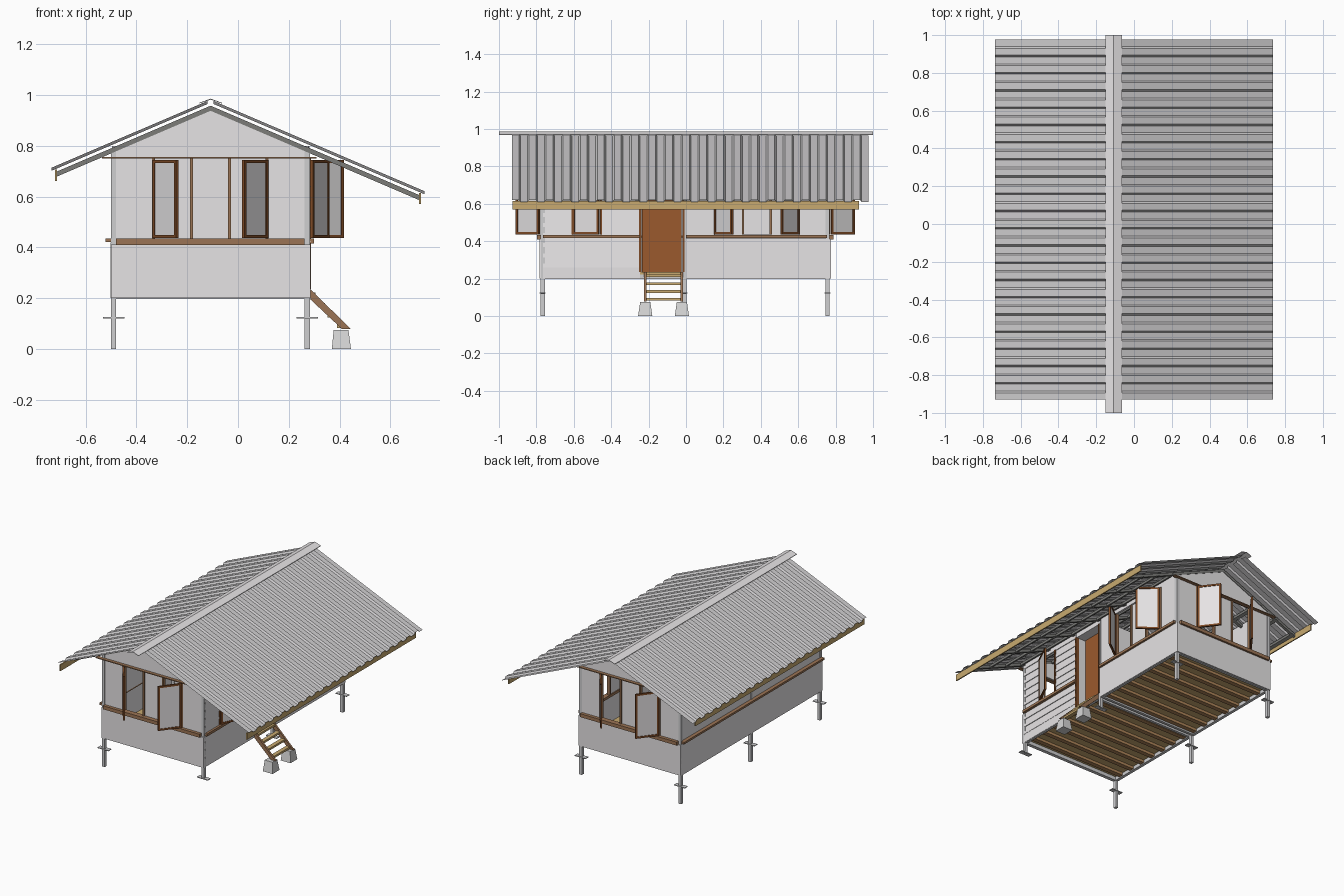
import bpy, bmesh, math

if "Cube" in bpy.data.objects:
    bpy.data.objects.remove(bpy.data.objects["Cube"])


def mat(name, r, g, b):
    m = bpy.data.materials.new(name)
    m.diffuse_color = (r, g, b, 1)
    m.use_nodes = True
    m.node_tree.nodes["Principled BSDF"].inputs["Base Color"].default_value = m.diffuse_color
    return m


WALL = mat("wall pale grey", 0.79, 0.77, 0.78)
ROOF = mat("roof grey", 0.62, 0.61, 0.62)
STEEL = mat("steel grey", 0.62, 0.62, 0.63)
DARK = mat("rafter dark grey", 0.20, 0.20, 0.19)
SILL = mat("sill brown", 0.33, 0.175, 0.09)
FRAME = mat("frame dark brown", 0.21, 0.07, 0.02)
DOOR = mat("door brown", 0.33, 0.10, 0.026)
TAN = mat("pale timber", 0.58, 0.40, 0.16)
JOIST = mat("joist brown", 0.42, 0.23, 0.10)
CONCRETE = mat("concrete", 0.68, 0.68, 0.68)


def make(name, verts, faces, m):
    me = bpy.data.meshes.new(name)
    me.from_pydata(verts, [], faces)
    me.materials.append(m)
    bm = bmesh.new()
    bm.from_mesh(me)
    bmesh.ops.recalc_face_normals(bm, faces=bm.faces)
    bm.to_mesh(me)
    bm.free()
    ob = bpy.data.objects.new(name, me)
    bpy.context.collection.objects.link(ob)
    return ob


def prism(name, a, b, m):
    """Solid between two matching polygons."""
    n = len(a)
    sides = [(i, (i + 1) % n, n + (i + 1) % n, n + i) for i in range(n)]
    return make(name, a + b, [tuple(range(n)), tuple(range(n, 2 * n))] + sides, m)


def box(name, x0, x1, y0, y1, z0, z1, m):
    q = [(x0, y0), (x1, y0), (x1, y1), (x0, y1)]
    return prism(name, [(x, y, z0) for x, y in q], [(x, y, z1) for x, y in q], m)


def across_y(name, pts, y0, y1, m):
    """Profile of (x, z) points extruded along y."""
    return prism(name, [(x, y0, z) for x, z in pts], [(x, y1, z) for x, z in pts], m)


# Wall planes: u runs along the wall, d points outwards
def front(u, d): return (u, -0.775 - d)
def back(u, d): return (u, 0.766 + d)
def right(u, d): return (0.281 + d, u)
def left(u, d): return (-0.497 - d, u)


def slab(name, P, plan, z0, z1, m):
    pts = [P(u, d) for u, d in plan]
    return prism(name, [(x, y, z0) for x, y in pts], [(x, y, z1) for x, y in pts], m)


def panel(name, P, u0, u1, d0, d1, z0, z1, m):
    return slab(name, P, [(u0, d0), (u1, d0), (u1, d1), (u0, d1)], z0, z1, m)


def leaf(name, P, hinge, sign, angle, width):
    """Framed window leaf swung outwards from its hinge."""
    c, s = math.cos(angle) * sign, math.sin(angle)

    def part(n, a, b, t, z0, z1, m):
        plan = [(hinge + c * k - s * sign * e, 0.009 + s * k + abs(c) * e)
                for k, e in ((a, -t), (b, -t), (b, t), (a, t))]
        slab(n, P, plan, z0, z1, m)
    w = 0.013
    part(name + "_stile_a", 0, w, 0.006, 0.437, 0.745, FRAME)
    part(name + "_stile_b", width - w, width, 0.006, 0.437, 0.745, FRAME)
    part(name + "_rail_low", w, width - w, 0.006, 0.437, 0.449, FRAME)
    part(name + "_rail_top", w, width - w, 0.006, 0.733, 0.745, FRAME)
    part(name + "_pane", w, width - w, 0.002, 0.449, 0.733, WALL)


def window_wall(name, P, u0, u1, w0, w1):
    """Upper wall with a three-light window between w0 and w1."""
    panel(name + "_wall_a", P, u0, w0, -0.015, 0, 0.43, 0.755, WALL)
    panel(name + "_wall_b", P, w1, u1, -0.015, 0, 0.43, 0.755, WALL)
    third = (w1 - w0) / 3
    for i in range(4):
        u = w0 + third * i
        panel(f"{name}_mullion_{i}", P, u - 0.006, u + 0.006, -0.018, 0.003, 0.435, 0.75, SILL)
    panel(name + "_middle_pane", P, w0 + third, w1 - third, -0.01, -0.006, 0.435, 0.75, WALL)
    leaf(name + "_leaf_a", P, w0, 1, math.radians(53), 0.156)
    leaf(name + "_leaf_b", P, w1, -1, math.radians(53), 0.156)


# End walls with gables
for name, P, y0 in (("front", front, -0.775), ("back", back, 0.751)):
    panel(name + "_lower_wall", P, -0.50, 0.285, 0, 0.008, 0.20, 0.412, WALL)
    window_wall(name, P, -0.48, 0.262, -0.333, 0.115)
    across_y(name + "_gable", [(-0.48, 0.755), (0.262, 0.755), (0.262, 0.79),
                               (-0.109, 0.944), (-0.48, 0.79)], y0, y0 + 0.015, WALL)
    panel(name + "_sill", P, -0.48, 0.262, -0.015, 0.022, 0.410, 0.434, SILL)
    panel(name + "_head_rail", P, -0.535, 0.31, -0.005, 0.022, 0.750, 0.756, SILL)

# Left wall
panel("left_lower_wall", left, -0.775, 0.766, 0, 0.006, 0.20, 0.42, WALL)
panel("left_upper_wall", left, -0.765, 0.756, -0.015, 0, 0.43, 0.80, WALL)
panel("left_sill", left, -0.775, 0.766, -0.015, 0.025, 0.421, 0.435, SILL)

# Right wall, back half
panel("right_lower_wall", right, 0.0, 0.766, 0, 0.005, 0.20, 0.415, WALL)
window_wall("right", right, 0.0, 0.755, 0.155, 0.603)
panel("right_top_wall", right, 0.0, 0.755, -0.015, 0, 0.755, 0.80, WALL)
panel("right_back_sill", right, 0.0, 0.755, -0.015, 0.018, 0.416, 0.434, SILL)

# Right wall, front half: overlapping boards around a single window
panel("right_front_base", right, -0.765, -0.245, -0.01, 0.002, 0.20, 0.26, WALL)
step = 0.054
for i in range(10):
    z = 0.26 + step * i
    spans = [(-0.765, -0.245)]
    if 0.40 < z < 0.74:
        spans = [(-0.765, -0.605), (-0.455, -0.245)]
    for j, (a, b) in enumerate(spans):
        pts = [(0.275, z), (0.285, z), (0.280, z + step), (0.275, z + step)]
        across_y(f"board_{i}_{j}", pts, a, b, WALL)
for u in (-0.605, -0.455):
    panel("single_window_jamb", right, u - 0.006, u + 0.006, -0.015, 0.007, 0.435, 0.75, FRAME)
leaf("single_window_leaf", right, -0.605, 1, math.radians(25), 0.155)
panel("right_front_sill", right, -0.765, -0.245, -0.015, 0.018, 0.416, 0.434, SILL)

# Inner partition between the two rooms
box("partition", -0.48, 0.262, -0.012, 0.0, 0.235, 0.78, WALL)

# Recessed door
box("door", 0.20, 0.212, -0.235, -0.025, 0.235, 0.75, DOOR)
box("door_head", 0.20, 0.281, -0.245, 0.0, 0.75, 0.80, WALL)
for y in (-0.25, -0.02):
    box("door_reveal", 0.20, 0.27, y, y + 0.01, 0.235, 0.75, WALL)
    box("door_frame", 0.262, 0.288, y, y + 0.012, 0.235, 0.75, FRAME)

# Columns with ground plates; the two right front ones stop short
for x in (-0.49, 0.273):
    for y in (-0.766, -0.008, 0.757):
        short = x > 0 and y < 0.5
        box("column", x - 0.01, x + 0.01, y - 0.011, y + 0.011, 0.118 if short else 0, 0.79, STEEL)
        box("ground_plate", x - 0.042, x + 0.042, y - 0.016, y + 0.016, 0.12, 0.125, STEEL)

# Floor with joists and steel edge beams
box("floor", -0.495, 0.28, -0.77, 0.762, 0.222, 0.235, TAN)
for i in range(14):
    y = -0.70 + i * 0.106
    if abs(y + 0.008) > 0.035:
        box("joist", -0.48, 0.265, y - 0.016, y + 0.016, 0.203, 0.222, JOIST)
for y in (-0.764, -0.026, 0.010, 0.756):
    box("cross_beam", -0.495, 0.28, y - 0.009, y + 0.009, 0.197, 0.222, STEEL)
for x in (-0.488, 0.272):
    box("edge_beam", x - 0.009, x + 0.009, -0.77, 0.762, 0.197, 0.222, STEEL)

# Stair
for y in (-0.218, -0.022):
    across_y("stair_stringer", [(0.285, 0.235), (0.445, 0.078), (0.41, 0.078), (0.285, 0.195)],
             y - 0.007, y + 0.007, SILL)
    a = [(0.37, -0.038), (0.445, -0.038), (0.445, 0.038), (0.37, 0.038)]
    b = [(0.377, -0.027), (0.435, -0.027), (0.435, 0.027), (0.377, 0.027)]
    prism("stair_footing", [(p, y + q, 0) for p, q in a], [(p, y + q, 0.075) for p, q in b], CONCRETE)
for i in range(4):
    z, x = 0.222 - 0.042 * i, 0.295 + 0.038 * i
    box("stair_tread", x - 0.018, x + 0.010, -0.212, -0.028, z - 0.014, z, TAN)

# Roof
RX = -0.108


def roof_z(x): return 0.978 - 0.428 * abs(x - RX)


def corrugated(name, x0, x1):
    """Sheet with flat-topped ribs: four profile points per rib."""
    ribs, y0, length = 21, -0.93, 1.915
    verts = []
    for r in range(ribs):
        for t, h in ((0, 0.004), (0.40, 0.004), (0.5, -0.008), (0.90, -0.008)):
            y = y0 + length * (r + t) / ribs
            verts += [(x0, y, roof_z(x0) + h), (x1, y, roof_z(x1) + h)]
    n = ribs * 4 - 3
    make(name, verts, [(2 * i, 2 * i + 1, 2 * i + 3, 2 * i + 2) for i in range(n + 2)], ROOF)


for side, edge in (("left", -0.735), ("right", 0.735)):
    s = 1 if edge > 0 else -1
    corrugated(side + "_roof_sheet", RX + s * 0.012, edge)
    end = edge - s * 0.018
    for i in range(7):
        y = -0.768 + 0.2545 * i
        across_y(f"{side}_rafter_{i}", [(RX, 0.958), (end, roof_z(end) - 0.020),
                 (end, roof_z(end) - 0.040), (RX, 0.938)], y - 0.01, y + 0.01, DARK)
    count = 5 if s < 0 else 7
    for i in range(count):
        x = RX + s * 0.03 + (end - RX - s * 0.05) * i / (count - 1)
        pts = [(x + e, roof_z(x + e) - h) for e, h in
               ((-0.01, 0.020), (0.01, 0.020), (0.01, 0.038), (-0.01, 0.038))]
        across_y(f"{side}_purlin_{i}", pts, -0.78, 0.77, DARK)
    z = roof_z(end) - 0.011
    box(side + "_fascia", end - 0.004, end + 0.004, -0.928, 0.925, z - 0.044, z, TAN)
across_y("ridge_cap", [(-0.152, 0.970), (RX, 0.986), (-0.064, 0.970),
                       (-0.064, 0.967), (RX, 0.982), (-0.152, 0.967)], -1, 1, WALL)
